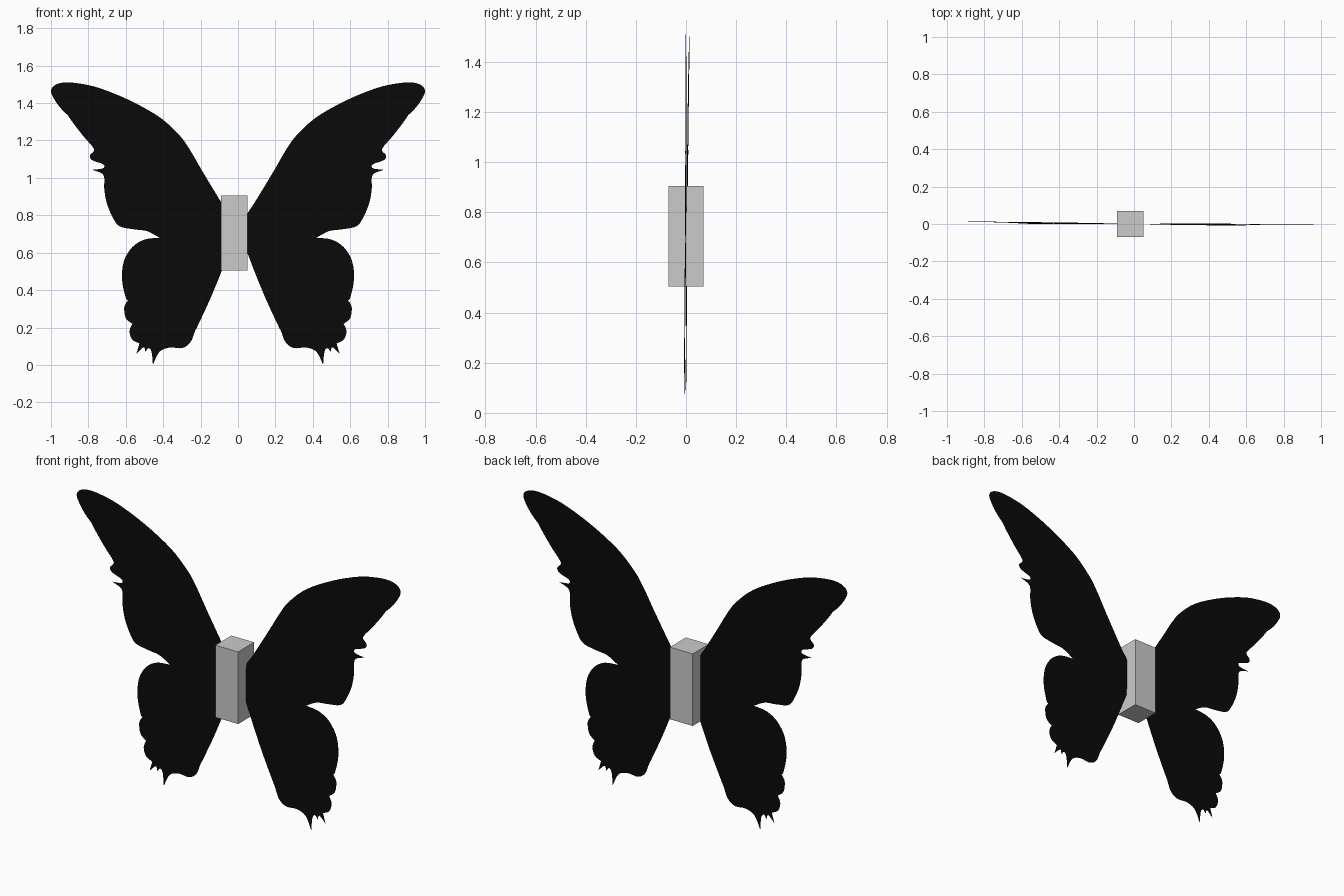
import bpy, bmesh
from mathutils import Vector

# Wing outline (x, z), split into smooth runs at the sharp notches and spikes
RUNS = [
    # leading edge, wing tip and trailing edge
    [(0.0, .73), (.05, .81), (.09, .87), (.19, 1.035), (.26, 1.155), (.315, 1.23), (.42, 1.325),
     (.58, 1.415), (.74, 1.48), (.85, 1.505), (.93, 1.51), (.98, 1.495), (1.0, 1.465),
     (.985, 1.425), (.95, 1.375), (.91, 1.335)],
    [(.91, 1.335), (.875, 1.285), (.82, 1.215), (.78, 1.17), (.77, 1.145), (.792, 1.12),
     (.78, 1.095), (.725, 1.075), (.715, 1.062), (.725, 1.05), (.78, 1.043)],
    [(.78, 1.043), (.73, 1.025), (.715, 1.0), (.715, .94), (.70, .86), (.665, .78),
     (.63, .74), (.555, .725), (.485, .715), (.42, .68)],
    # hind wing scallops
    [(.42, .68), (.50, .67), (.565, .63), (.61, .555), (.62, .455), (.60, .36), (.588, .345)],
    [(.588, .345), (.608, .31), (.60, .25), (.565, .22)],
    [(.565, .22), (.58, .18), (.565, .135), (.527, .115)],
    # tail spikes
    [(.527, .115), (.543, .06)],
    [(.543, .06), (.505, .095), (.495, .07)],
    [(.495, .07), (.478, .09), (.462, .07), (.455, 0.0)],
    # inner edge back to the body
    [(.455, 0.0), (.42, .07), (.365, .093), (.30, .09), (.255, .12), (.23, .18),
     (.215, .21), (.15, .35), (.09, .495), (.05, .60), (0.0, .73)],
]


def smooth_run(points, steps=4):
    p = [Vector(q) for q in points]
    p = [p[0]] + p + [p[-1]]
    out = []
    for a, b, c, d in zip(p, p[1:], p[2:], p[3:]):
        for i in range(steps):
            t = i / steps
            out.append(0.5 * (2 * b + (c - a) * t + (2 * a - 5 * b + 4 * c - d) * t * t
                              + (3 * b - a - 3 * c + d) * t ** 3))
    return out


def finish(name, bm, mat=None):
    mesh = bpy.data.meshes.new(name)
    bm.to_mesh(mesh)
    bm.free()
    obj = bpy.data.objects.new(name, mesh)
    bpy.context.collection.objects.link(obj)
    if mat:
        mesh.materials.append(mat)
    return obj


black = bpy.data.materials.new("wing_black")
black.diffuse_color = (0.003, 0.003, 0.003, 1)

# Wings: flat sheets, mirrored, in one very slightly tilted plane
outline = [q for run in RUNS for q in smooth_run(run)]
for name, side in (("right_wing", 1), ("left_wing", -1)):
    bm = bmesh.new()
    pts = outline if side > 0 else outline[::-1]
    verts = [bm.verts.new((side * x, 0.007 * (z - 0.6) - 0.008 * side * x, z)) for x, z in pts]
    face = bm.faces.new(verts)
    bmesh.ops.triangulate(bm, faces=[face])
    finish(name, bm, black)

# Body: plain box, slightly off centre
bm = bmesh.new()
bmesh.ops.create_cube(bm, size=1)
bmesh.ops.scale(bm, vec=(0.14, 0.14, 0.40), verts=bm.verts)
bmesh.ops.translate(bm, vec=(-0.02, 0.0, 0.705), verts=bm.verts)
finish("body", bm)
